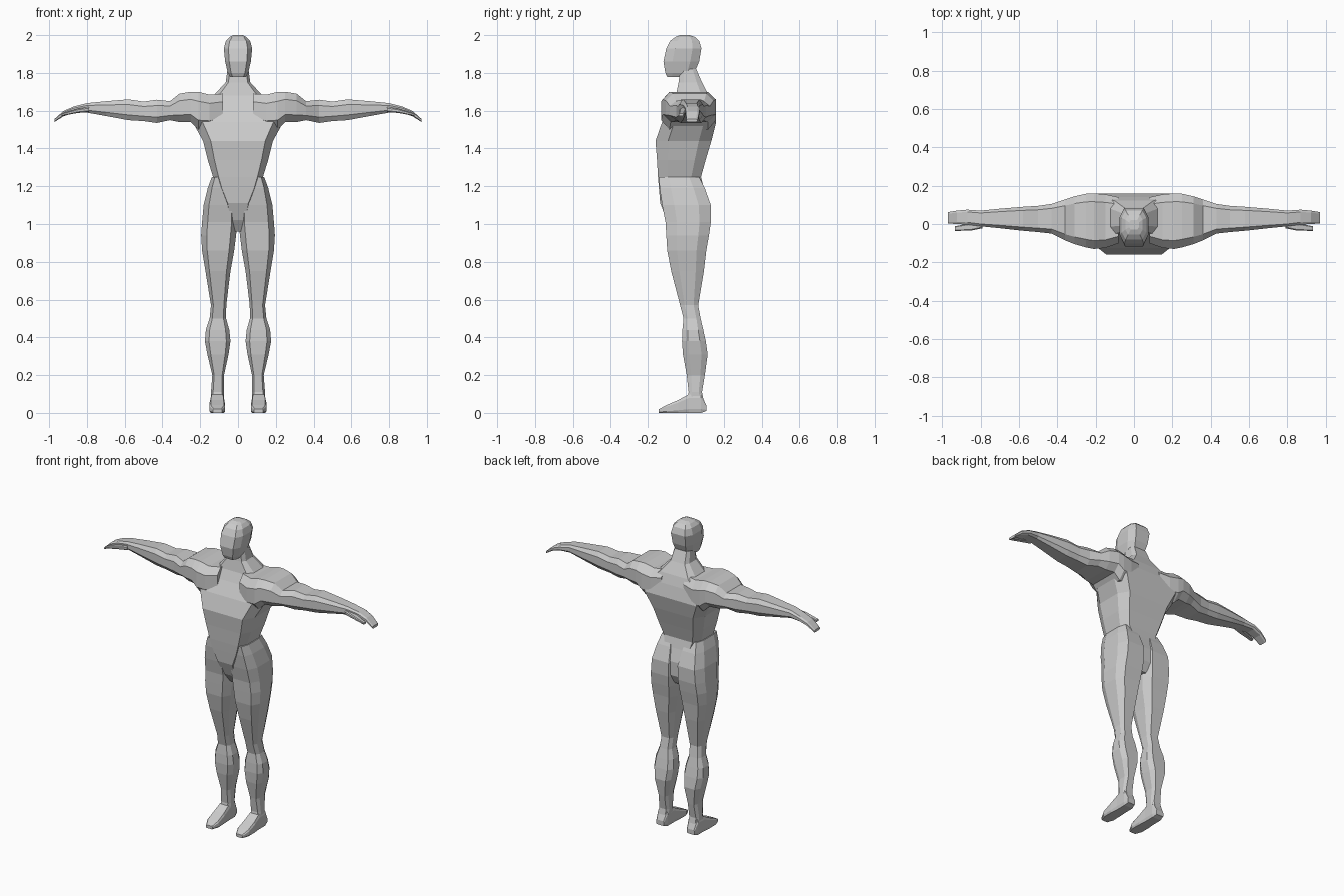
import bpy, bmesh


def ring(axis, t, u0, u1, v0, v1, k, m):
    """Chamfered-box section with 8 corners, placed at t along the axis."""
    cu, cv, hu, hv = (u0 + u1) / 2, (v0 + v1) / 2, (u1 - u0) / 2, (v1 - v0) / 2
    shape = [(k, -1), (1, -m), (1, m), (k, 1), (-k, 1), (-1, m), (-1, -m), (-k, -1)]
    pts = []
    for a, b in shape:
        u, v = cu + a * hu, cv + b * hv
        pts.append({'x': (t, u, v), 'y': (u, t, v), 'z': (u, v, t)}[axis])
    return pts


def loft(name, axis, rows, k=0.7, m=0.5, mirror=False):
    """Skin a row of sections; each row is t, u0, u1, v0, v1."""
    bm = bmesh.new()
    loops = [[bm.verts.new(p) for p in ring(axis, *r, k, m)] for r in rows]
    for a, b in zip(loops, loops[1:]):
        for i in range(8):
            j = (i + 1) % 8
            bm.faces.new((a[i], a[j], b[j], b[i]))
    bm.faces.new(loops[0])
    bm.faces.new(loops[-1])
    bmesh.ops.recalc_face_normals(bm, faces=bm.faces[:])
    mesh = bpy.data.meshes.new(name)
    bm.to_mesh(mesh)
    bm.free()
    ob = bpy.data.objects.new(name, mesh)
    bpy.context.collection.objects.link(ob)
    if mirror:
        mod = ob.modifiers.new("mirror", 'MIRROR')
        mod.use_axis[0] = True
        mod.use_mirror_merge = False
    return ob


def sym(rows):
    """Expand z, half width, front, back into centred sections."""
    return [(z, -w, w, f, b) for z, w, f, b in rows]


# Torso: crotch, waist, broad chest, shoulder slope and neck
loft("torso", 'z', sym([
    (0.96, 0.02, -0.06, 0.09), (1.02, 0.05, -0.10, 0.12),
    (1.11, 0.07, -0.135, 0.12), (1.19, 0.11, -0.142, 0.095),
    (1.25, 0.132, -0.147, 0.08), (1.34, 0.16, -0.152, 0.105),
    (1.44, 0.185, -0.16, 0.135), (1.54, 0.24, -0.125, 0.16),
    (1.62, 0.22, -0.08, 0.142), (1.68, 0.13, -0.052, 0.122),
    (1.75, 0.065, -0.038, 0.085), (1.82, 0.055, -0.03, 0.055)]), k=0.78, m=0.55)

# Head with jutting jaw and rounded crown
loft("head", 'z', sym([
    (1.778, 0.042, -0.098, 0.0), (1.80, 0.054, -0.108, 0.045),
    (1.86, 0.068, -0.118, 0.07), (1.93, 0.075, -0.103, 0.082),
    (1.97, 0.064, -0.082, 0.07), (1.99, 0.045, -0.055, 0.048),
    (2.0, 0.025, -0.03, 0.02)]), k=0.68, m=0.5)

# Arms: x, front, back, bottom, top
loft("arm", 'x', [
    (0.08, -0.10, 0.14, 1.52, 1.69), (0.15, -0.125, 0.155, 1.50, 1.685),
    (0.21, -0.13, 0.16, 1.50, 1.70), (0.25, -0.122, 0.158, 1.54, 1.70),
    (0.31, -0.105, 0.145, 1.54, 1.69), (0.36, -0.085, 0.128, 1.55, 1.65),
    (0.43, -0.05, 0.105, 1.535, 1.658), (0.50, -0.042, 0.095, 1.545, 1.648),
    (0.58, -0.035, 0.09, 1.55, 1.66), (0.70, -0.022, 0.08, 1.572, 1.65),
    (0.80, -0.012, 0.07, 1.59, 1.64), (0.87, -0.003, 0.075, 1.588, 1.622),
    (0.925, 0.0, 0.07, 1.57, 1.598), (0.972, 0.003, 0.062, 1.54, 1.556)],
    k=0.7, m=0.5, mirror=True)

# Thumbs
loft("thumb", 'x', [
    (0.79, -0.022, 0.02, 1.593, 1.62), (0.85, -0.034, 0.005, 1.588, 1.61),
    (0.935, -0.036, -0.012, 1.572, 1.585)], mirror=True)

# Legs: z, inner, outer, front, back
loft("leg", 'z', [
    (0.06, 0.075, 0.142, 0.005, 0.095), (0.11, 0.073, 0.143, 0.015, 0.085),
    (0.20, 0.074, 0.136, 0.005, 0.10), (0.31, 0.05, 0.162, -0.015, 0.115),
    (0.38, 0.04, 0.175, -0.02, 0.105), (0.44, 0.046, 0.17, -0.018, 0.092),
    (0.50, 0.063, 0.15, -0.012, 0.078), (0.57, 0.062, 0.143, -0.03, 0.065),
    (0.75, 0.04, 0.172, -0.077, 0.095), (0.86, 0.02, 0.19, -0.098, 0.108),
    (0.94, 0.01, 0.195, -0.103, 0.122), (1.01, 0.004, 0.19, -0.107, 0.132),
    (1.10, 0.004, 0.182, -0.125, 0.132), (1.19, 0.02, 0.16, -0.138, 0.10),
    (1.25, 0.04, 0.138, -0.142, 0.07)],
    k=0.68, m=0.5, mirror=True)

# Feet: y, inner, outer, bottom, top
loft("foot", 'y', [
    (-0.142, 0.085, 0.132, 0.0, 0.02), (-0.10, 0.068, 0.15, 0.0, 0.042),
    (-0.04, 0.07, 0.15, 0.0, 0.068), (0.015, 0.074, 0.145, 0.0, 0.098),
    (0.08, 0.074, 0.145, 0.0, 0.10), (0.108, 0.082, 0.138, 0.01, 0.04)],
    k=0.85, m=0.6, mirror=True)
